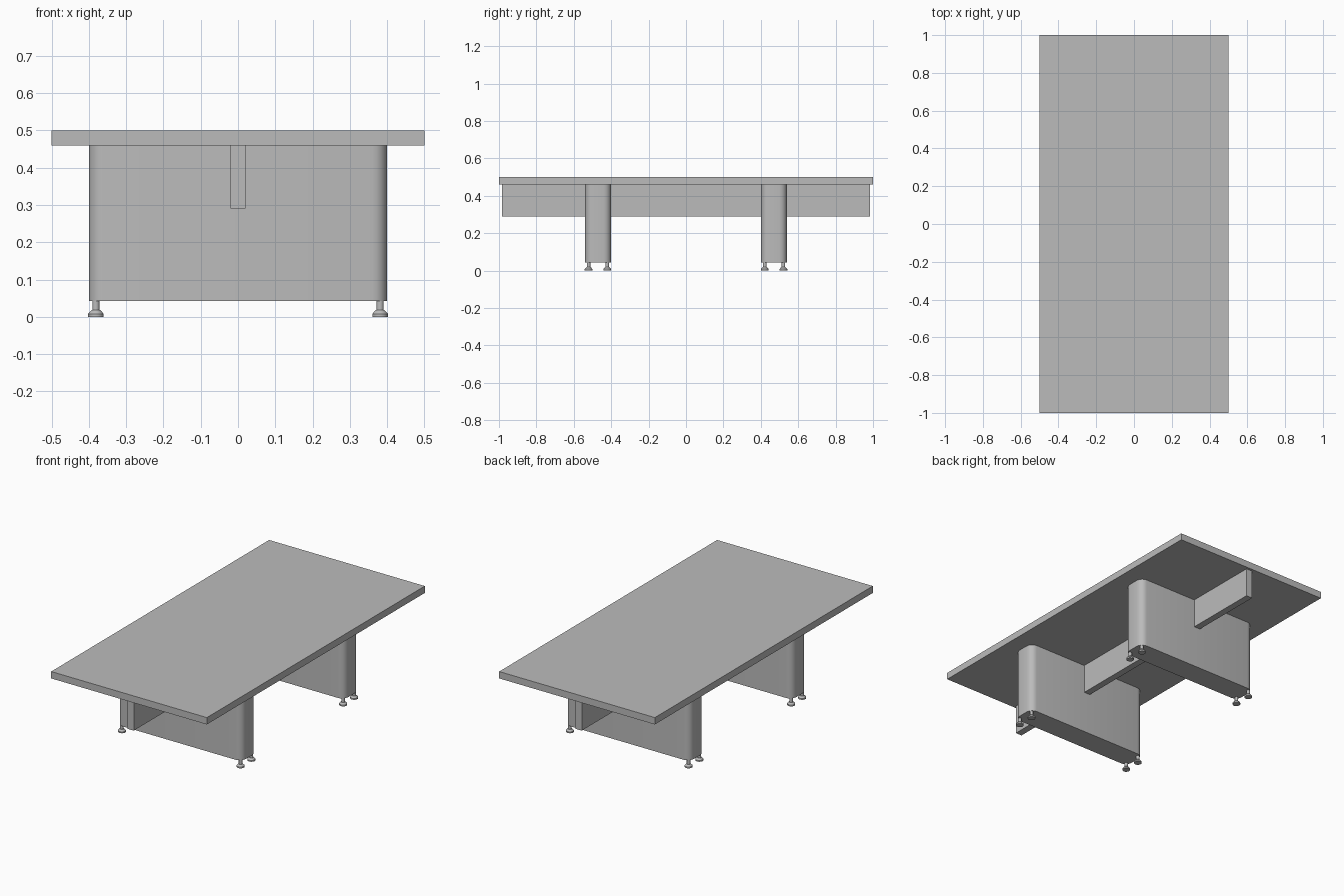
import bpy
import bmesh
from math import radians, sin, cos, pi

cube = bpy.data.objects.get("Cube")
if cube:
    bpy.data.objects.remove(cube, do_unlink=True)

grey = bpy.data.materials.new("plain_grey")
grey.use_nodes = True
grey.diffuse_color = (0.5, 0.5, 0.5, 1)
grey.node_tree.nodes["Principled BSDF"].inputs["Base Color"].default_value = grey.diffuse_color


def finish(name, bm, smooth=False):
    bmesh.ops.recalc_face_normals(bm, faces=bm.faces)
    mesh = bpy.data.meshes.new(name)
    bm.to_mesh(mesh)
    bm.free()
    mesh.materials.append(grey)
    obj = bpy.data.objects.new(name, mesh)
    bpy.context.collection.objects.link(obj)
    if smooth:
        bpy.ops.object.select_all(action="DESELECT")
        obj.select_set(True)
        bpy.context.view_layer.objects.active = obj
        bpy.ops.object.shade_smooth_by_angle(angle=radians(35))
    return obj


def box(name, size, bottom, y=0, radius=0):
    """Box standing on height bottom, with optional rounded vertical edges."""
    bm = bmesh.new()
    bmesh.ops.create_cube(bm, size=1)
    for v in bm.verts:
        v.co = (v.co.x * size[0], v.co.y * size[1] + y,
                (v.co.z + 0.5) * size[2] + bottom)
    if radius:
        upright = [e for e in bm.edges
                   if abs(e.verts[0].co.z - e.verts[1].co.z) > size[2] / 2]
        bmesh.ops.bevel(bm, geom=upright, offset=radius, segments=5,
                        profile=0.5, affect="EDGES")
    return finish(name, bm, smooth=radius > 0)


def lathe(name, profile, x, y, sides=20):
    """Closed turned part from (radius, height) pairs."""
    bm = bmesh.new()
    rings = [[bm.verts.new((x + r * cos(2 * pi * i / sides),
                            y + r * sin(2 * pi * i / sides), z))
              for i in range(sides)] for r, z in profile]
    for low, high in zip(rings, rings[1:]):
        for i in range(sides):
            j = (i + 1) % sides
            bm.faces.new((low[i], low[j], high[j], high[i]))
    bm.faces.new(rings[0][::-1])
    bm.faces.new(rings[-1])
    return finish(name, bm, smooth=True)


# Top and the central beam beneath it
box("table_top", (1, 2, 0.04), 0.46)
box("centre_beam", (0.04, 1.97, 0.17), 0.29)

# Two rounded pedestals, each on four levelling feet
foot_profile = [(0.021, 0), (0.021, 0.008), (0.012, 0.018),
                (0.0095, 0.018), (0.0095, 0.042)]
for end, sy in (("front", -1), ("back", 1)):
    box(end + "_pedestal", (0.8, 0.138, 0.418), 0.042, sy * 0.47, 0.04)
    for side, sx in (("left", 1), ("right", -1)):
        for place, dy in (("outer", 0.05), ("inner", -0.05)):
            lathe(f"{end}_{side}_{place}_foot", foot_profile,
                  sx * 0.381, sy * (0.471 + dy))
